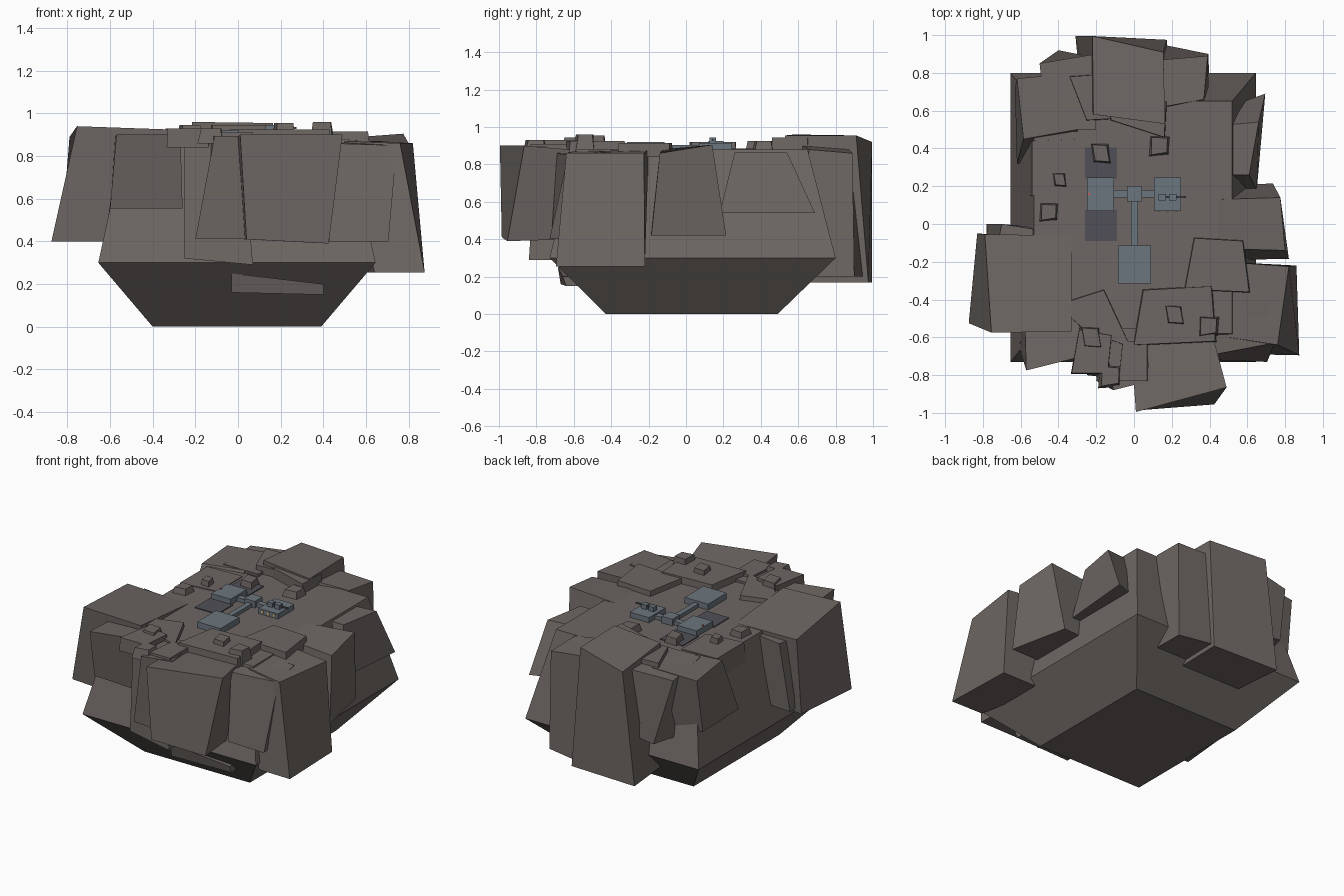
import bpy


def material(name, r, g, b):
    m = bpy.data.materials.new(name)
    m.diffuse_color = (r, g, b, 1)
    return m


ROCK = material("rock", 0.155, 0.135, 0.125)
HULL = material("hull", 0.15, 0.18, 0.21)
PAD = material("dark_panel", 0.08, 0.08, 0.095)
LAMP = material("lamp", 0.8, 0.6, 0.2)
RED = material("beacon_red", 0.7, 0.1, 0.08)


def loft(name, rings, mat):
    """Stack of four-sided rings, bottom first, each a list of (x, y, z)."""
    verts = [p for r in rings for p in r]
    n = len(rings)
    faces = [(3, 2, 1, 0), tuple(range(4 * n - 4, 4 * n))]
    for k in range(n - 1):
        for i in range(4):
            j = (i + 1) % 4
            faces.append((4 * k + i, 4 * k + j, 4 * k + 4 + j, 4 * k + 4 + i))
    me = bpy.data.meshes.new(name)
    me.from_pydata(verts, [], faces)
    me.materials.append(mat)
    ob = bpy.data.objects.new(name, me)
    bpy.context.collection.objects.link(ob)
    return ob


def rect(x0, x1, y0, y1, z):
    return [(x0, y0, z), (x1, y0, z), (x1, y1, z), (x0, y1, z)]


def box(name, x0, x1, y0, y1, z0, z1, mat=HULL):
    return loft(name, [rect(x0, x1, y0, y1, z0), rect(x0, x1, y0, y1, z1)], mat)


def chunk(name, bottom, zb, top, zt):
    """Irregular rock block; corners run SW, SE, NE, NW."""
    def ring(quad, z):
        zs = z if isinstance(z, tuple) else (z,) * 4
        return [(x, y, h) for (x, y), h in zip(quad, zs)]
    return loft(name, [ring(bottom, zb), ring(top, zt)], ROCK)


# Main asteroid body
loft("asteroid_body", [rect(-0.40, 0.39, -0.43, 0.49, 0),
                       rect(-0.655, 0.645, -0.73, 0.80, 0.30),
                       rect(-0.53, 0.52, -0.58, 0.65, 0.88)], ROCK)

# Large cliff blocks round the rim
chunk("west_cliff", [(-.875, -.525), (-.33, -.57), (-.35, -.08), (-.83, -.05)], .40,
      [(-.755, -.575), (-.33, -.57), (-.33, -.06), (-.79, -.055)], (.94, .925, .88, .89))
chunk("west_cliff_rear", [(-.78, -.30), (-.4, -.3), (-.4, -.03), (-.78, 0)], .42,
      [(-.76, -.30), (-.4, -.3), (-.45, -.04), (-.70, 0)], .86)
chunk("southwest_cliff", [(-.60, -.68), (-.26, -.70), (-.3, -.45), (-.6, -.45)], .555,
      [(-.57, -.775), (-.27, -.70), (-.30, -.45), (-.58, -.45)], (.90, .90, .89, .88))
chunk("south_low_cliff", [(-.25, -.80), (.07, -.84), (.07, -.5), (-.25, -.5)],
      (.32, .29, .29, .32),
      [(-.25, -.77), (.02, -.80), (.02, -.5), (-.25, -.5)], (.85, .88, .88, .88))
chunk("south_mid_cliff", [(-.20, -.83), (.08, -.86), (.08, -.55), (-.18, -.55)], .41,
      [(-.11, -.88), (.09, -.83), (.05, -.55), (-.16, -.55)], .895)
chunk("south_cliff", [(.04, -.985), (.425, -.955), (.40, -.60), (.02, -.62)],
      (.41, .39, .40, .41),
      [(.01, -.995), (.49, -.865), (.425, -.62), (-.015, -.645)], (.90, .90, .88, .88))
chunk("southeast_inner_cliff", [(.43, -.72), (.705, -.73), (.65, -.4), (.4, -.4)], .40,
      [(.43, -.69), (.745, -.63), (.70, -.4), (.4, -.4)], (.86, .85, .87, .87))
chunk("southeast_cliff", [(.64, -.69), (.875, -.695), (.86, -.22), (.55, -.22)], .255,
      [(.50, -.60), (.76, -.64), (.82, -.225), (.48, -.20)], (.87, .86, .86, .88))
chunk("east_cliff", [(.45, -.19), (.82, -.185), (.735, .215), (.45, .2)], .42,
      [(.44, -.13), (.80, -.14), (.775, .14), (.44, .13)], (.88, .86, .905, .88))
chunk("northeast_cliff", [(.50, .20), (.65, .18), (.695, .69), (.50, .62)], .54,
      [(.45, .26), (.61, .26), (.66, .54), (.45, .52)], .865)
chunk("north_northeast_cliff", [(.15, .5), (.40, .52), (.395, .90), (.15, .95)], .20,
      [(.15, .62), (.37, .66), (.39, .89), (.15, .87)], (.90, .88, .86, .88))
chunk("north_cliff", [(-.27, .58), (.165, .55), (.175, .975), (-.31, .995)], .17,
      [(-.215, .58), (.165, .53), (.155, .91), (-.22, .995)], (.96, .955, .955, .92))
chunk("north_northwest_cliff", [(-.5, .55), (-.2, .55), (-.2, .88), (-.40, .92)], .45,
      [(-.46, .5), (-.2, .5), (-.2, .90), (-.50, .85)], (.90, .90, .90, .88))
chunk("northwest_cliff", [(-.62, .32), (-.3, .3), (-.3, .76), (-.63, .72)], .52,
      [(-.585, .45), (-.3, .5), (-.3, .80), (-.62, .77)], (.89, .90, .90, .88))
chunk("west_wall_block", [(-.60, .14), (-.3, .14), (-.3, .46), (-.60, .46)], .42,
      [(-.54, .15), (-.28, .18), (-.28, .45), (-.54, .44)], .885)
chunk("southwest_wall_block", [(-.63, -.66), (-.3, -.6), (-.3, -.3), (-.60, -.35)], .35,
      [(-.56, -.58), (-.3, -.58), (-.3, -.3), (-.56, -.3)], .88)
chunk("lower_front_ledge", [(-.03, -.67), (.40, -.64), (.38, -.4), (0, -.4)],
      (.16, .15, .15, .16),
      [(-.03, -.685), (.40, -.66), (.38, -.4), (0, -.4)], (.25, .20, .20, .27))


def slab(name, top, z):
    """Thin rock plate whose rim slopes slightly outward."""
    cx = sum(p[0] for p in top) / 4
    cy = sum(p[1] for p in top) / 4
    base = [(cx + (x - cx) * 1.04, cy + (y - cy) * 1.04) for x, y in top]
    chunk(name, base, .84, top, z)


# Thin plates lying on the plateau
slab("plate_east", [(.27, -.345), (.61, -.36), (.575, -.09), (.32, -.075)], .915)
slab("plate_south", [(0, -.64), (.43, -.62), (.41, -.33), (.05, -.35)], .925)
slab("plate_southwest", [(-.25, -.57), (-.02, -.65), (-.16, -.35), (-.41, -.43)], .91)
slab("plate_front", [(-.33, -.79), (-.14, -.79), (-.12, -.59), (-.29, -.56)], .93)
slab("plate_front_small", [(-.08, -.83), (.07, -.83), (.07, -.62), (-.06, -.62)], .91)
slab("plate_northwest", [(-.25, .55), (-.09, .56), (-.2, .79), (-.34, .78)], (.93))
slab("plate_north", [(-.12, .55), (.16, .46), (.17, .65), (-.15, .68)], .945)

# Loose boulders: centre, half size, top height
for i, (x, y, s, z) in enumerate([(-.17, .375, .05, .925), (.13, .41, .055, .925),
                                  (-.39, .235, .035, .92), (-.455, .06, .05, .92),
                                  (.22, -.48, .05, .955), (.39, -.545, .055, .96),
                                  (-.22, -.60, .055, .945), (-.13, -.81, .06, .93)]):
    k = s * (.15 if i % 2 else -.2)
    chunk(f"boulder_{i + 1}",
          [(x - s, y - s), (x + s, y - s + k), (x + s + k, y + s), (x - s + k, y + s)], .86,
          [(x - .7 * s, y - .8 * s), (x + .8 * s, y - .7 * s + k),
           (x + .7 * s + k, y + .8 * s), (x - .8 * s + k, y + .9 * s)], z)

# Station rooms, hub and corridors
box("west_room", -.25, -.105, .07, .245, .87, .92)
box("east_room", .105, .25, .07, .245, .87, .915)
box("south_room", -.085, .09, -.315, -.115, .87, .92)
box("hub", -.037, .042, .12, .20, .87, .925)
box("west_corridor", -.11, -.03, .14, .18, .87, .905)
box("east_corridor", .035, .11, .14, .18, .87, .905)
box("south_corridor", -.015, .02, -.12, .125, .87, .905)

# Dark ground panels either side of the west room
for name, y in (("north_pad", .24), ("south_pad", -.09)):
    box(name, -.26, -.09, y, y + .165, .87, .886, PAD)

# Roof gun: two housings and a barrel
for i, x in enumerate((.13, .185)):
    box(f"roof_housing_{i + 1}", x, x + .04, .125, .16, .91, .945)
box("roof_barrel", .15, .275, .138, .147, .928, .937, PAD)

# Small lamps
box("roof_beacon", -.243, -.233, .153, .163, .915, .926, RED)
for i, x in enumerate((.125, .17, .215)):
    box(f"east_window_{i + 1}", x, x + .016, .067, .071, .89, .905, LAMP)
